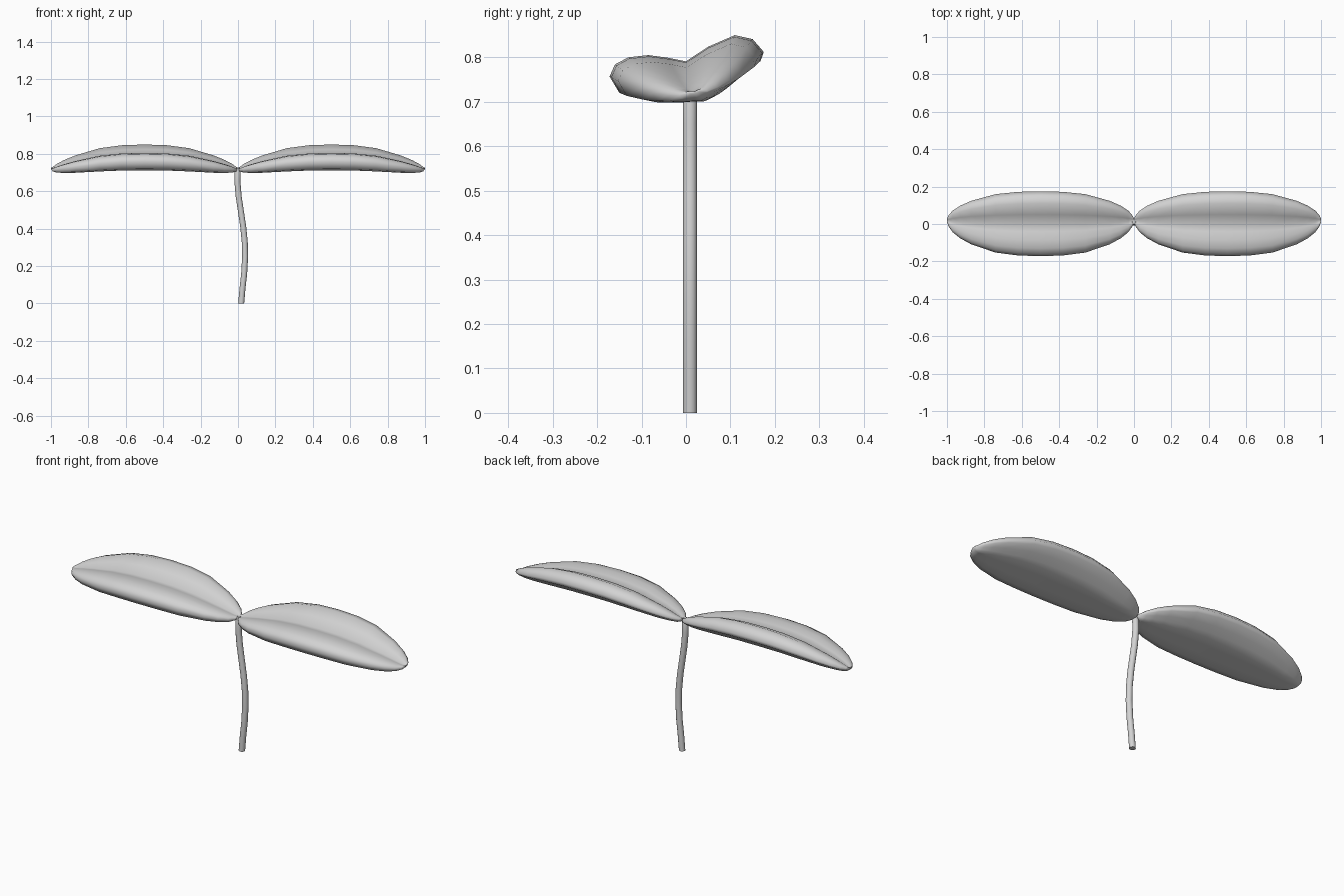
import bpy
import bmesh
import math

if "Cube" in bpy.data.objects:
    bpy.data.objects.remove(bpy.data.objects["Cube"])

grey = bpy.data.materials.new("plain grey")
grey.use_nodes = True
colour = (0.65, 0.65, 0.65, 1)
grey.diffuse_color = colour
grey.node_tree.nodes["Principled BSDF"].inputs["Base Color"].default_value = colour


def loft(name, rings, angle):
    """Skin a list of closed rings, cap both ends and shade smooth."""
    bm = bmesh.new()
    loops = [[bm.verts.new(p) for p in ring] for ring in rings]
    n = len(loops[0])
    for a, b in zip(loops, loops[1:]):
        for i in range(n):
            j = (i + 1) % n
            bm.faces.new((a[i], a[j], b[j], b[i]))
    bm.faces.new(loops[0])
    bm.faces.new(loops[-1])
    bmesh.ops.recalc_face_normals(bm, faces=bm.faces)
    mesh = bpy.data.meshes.new(name)
    bm.to_mesh(mesh)
    bm.free()
    mesh.materials.append(grey)
    obj = bpy.data.objects.new(name, mesh)
    bpy.context.collection.objects.link(obj)
    bpy.ops.object.select_all(action="DESELECT")
    obj.select_set(True)
    bpy.context.view_layer.objects.active = obj
    bpy.ops.object.shade_smooth_by_angle(angle=math.radians(angle))
    return obj


# Leaf cross-section (y, height) at its widest: low front lobe, valley, raised back lobe
section = [(-.172, .045), (-.16, .072), (-.13, .088), (-.085, .093), (-.04, .087),
           (0, .079), (.05, .112), (.11, .138), (.15, .129), (.175, .1),
           (.168, .08), (.13, .052), (.1, .027), (.06, .006), (.02, .006),
           (-.05, 0), (-.11, 0), (-.15, .008)]

# Half of the leaf's length: distance from tip, width scale, underside height
half = [(0, .06, .718), (.01, .18, .706), (.03, .33, .7), (.07, .5, .698),
        (.13, .67, .699), (.26, .9, .706), (.38, .98, .711)]
stations = half + [(.5, 1, .712)] + [(1 - x, s, z) for x, s, z in reversed(half)]

for side, name in ((1, "left_leaf"), (-1, "right_leaf")):
    rings = [[(side * x, .02 * (1 - s) + y * s, z + h * s) for y, h in section]
             for x, s, z in stations]
    loft(name, rings, 70)

# Gently curved stem: height and sideways offset of each ring
path = [(0, .017), (.08, .024), (.16, .033), (.25, .038), (.33, .036), (.41, .028),
        (.49, .016), (.57, .004), (.65, -.003), (.7, -.002), (.725, 0)]
radius = .016
corners = [math.tau * i / 12 for i in range(12)]
rings = []
for z, x in path:
    r = radius if z < .71 else radius * .6
    rings.append([(x + r * math.cos(a), .009 + r * math.sin(a), z) for a in corners])
loft("stem", rings, 50)
